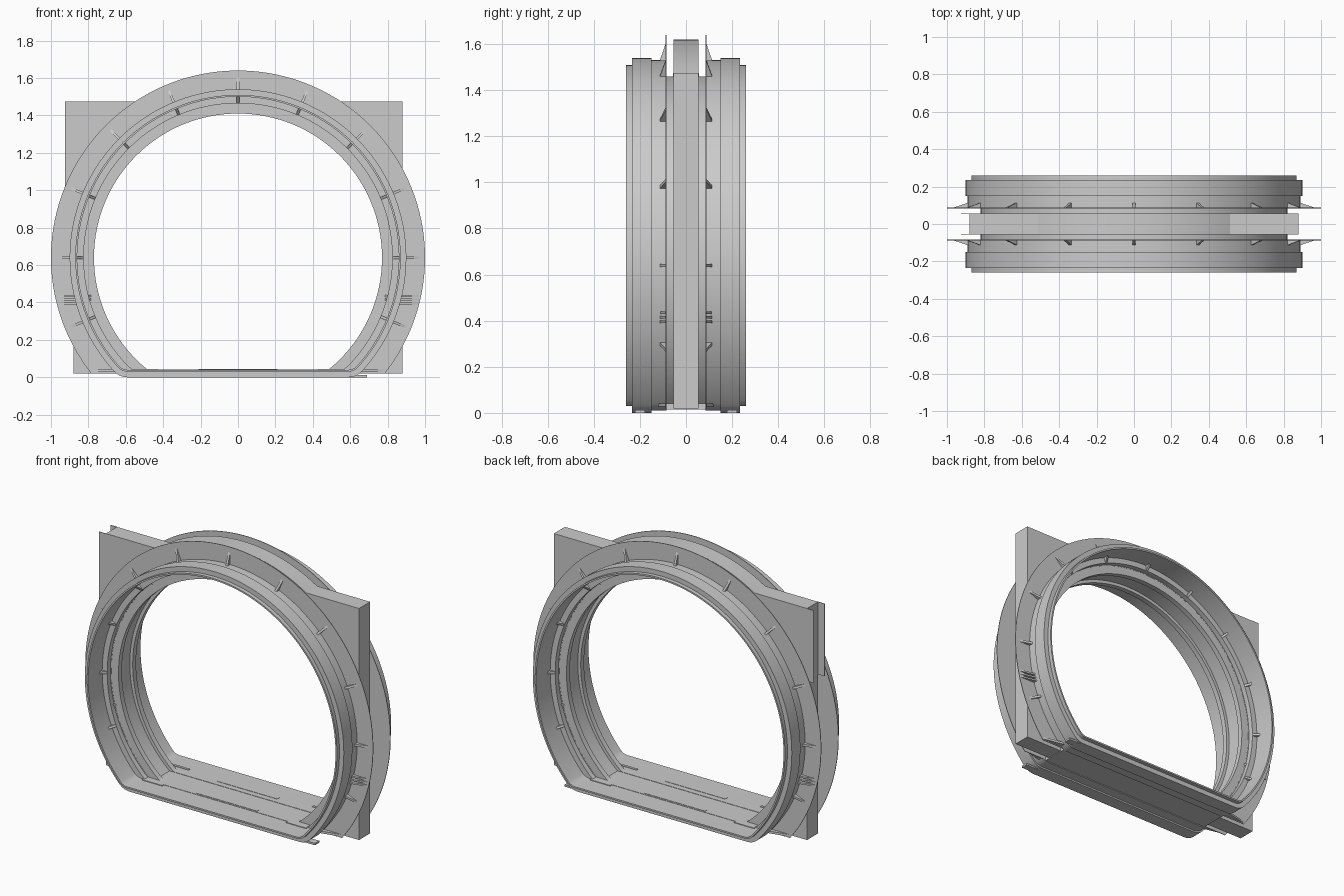
import bpy, bmesh, math
from math import sin, cos, pi, radians

if "Cube" in bpy.data.objects:
    bpy.data.objects.remove(bpy.data.objects["Cube"])

CZ = 0.64  # height of the circle centre


def finish(name, bm):
    bmesh.ops.recalc_face_normals(bm, faces=bm.faces)
    me = bpy.data.meshes.new(name)
    bm.to_mesh(me)
    bm.free()
    ob = bpy.data.objects.new(name, me)
    bpy.context.collection.objects.link(ob)
    bpy.ops.object.select_all(action='DESELECT')
    ob.select_set(True)
    bpy.context.view_layer.objects.active = ob
    bpy.ops.object.shade_smooth_by_angle(angle=radians(25))
    return ob


def loft(name, rings):
    """Closed loop of closed cross-sections."""
    bm = bmesh.new()
    vs = [[bm.verts.new(p) for p in ring] for ring in rings]
    n, m = len(vs), len(vs[0])
    for i in range(n):
        a, b = vs[i], vs[(i + 1) % n]
        for j in range(m):
            k = (j + 1) % m
            bm.faces.new((a[j], a[k], b[k], b[j]))
    return finish(name, bm)


def tube_path(r):
    """Circle with a flat, round-cornered bottom, as (x, z) points."""
    f, a0 = r - 0.8, math.atan2(-0.54, 0.59)
    a1 = pi - a0
    arcs = [(0, CZ, r, a0, a1, 112), (-0.59, 0.10, f, a1, 1.5 * pi, 8),
            (0.59, 0.10, f, 1.5 * pi, 2 * pi + a0, 8)]
    pts = []
    for cx, cz, rad, s, e, n in arcs:
        last = n if cx < 0 else n - 1
        for i in range(last + 1):
            t = s + (e - s) * i / n
            pts.append((cx + rad * cos(t), cz + rad * sin(t)))
    return pts


EXTRA = [math.atan2(0.835, x) for x in (0.88, -0.88, 0.513, -0.513)]
EXTRA += [math.atan2(-0.62, x) for x in (0.88, -0.88, 0.784, -0.784)]
for rad in (0.77, 0.79, 0.82, 0.825, 0.862):
    t = math.asin(-0.6 / rad)
    EXTRA += [t, pi - t]
ANGLES = sorted({round(t % (2 * pi), 4) for t in
                 EXTRA + [2 * pi * i / 128 for i in range(128)]})


def clipped(r, floor):
    return lambda t: min(r, (CZ - floor) / -sin(t)) if sin(t) < -1e-6 else r


def radial(name, outer, inner, y0, y1):
    rings = []
    for t in ANGLES:
        o, i = outer(t), inner(t)
        rings.append([(q * cos(t), y, CZ + q * sin(t))
                      for q, y in ((o, y0), (o, y1), (i, y1), (i, y0))])
    return loft(name, rings)


def box(name, x0, x1, y0, y1, z0, z1):
    bm = bmesh.new()
    bmesh.ops.create_cube(bm, size=1)
    for v in bm.verts:
        v.co = ((x0 + x1) / 2 + v.co.x * (x1 - x0),
                (y0 + y1) / 2 + v.co.y * (y1 - y0),
                (z0 + z1) / 2 + v.co.z * (z1 - z0))
    return finish(name, bm)


def wedge(bm, z, t, r0, r1, y0, y1, w=0.014):
    """Triangular rib pointing along angle t from (0, z)."""
    ends = []
    for h in (-w / 2, w / 2):
        ends.append([bm.verts.new((r * cos(t) - h * sin(t), y, z + r * sin(t) + h * cos(t)))
                     for r, y in ((r0, y0), (r1, y0), (r0, y1))])
    a, b = ends
    bm.faces.new(a)
    bm.faces.new(b[::-1])
    for i in range(3):
        j = (i + 1) % 3
        bm.faces.new((a[i], a[j], b[j], b[i]))


def block_outline(t):
    c, s = max(abs(cos(t)), 1e-6), sin(t)
    side = 0.88 / c
    vert = (0.835 if s > 0 else 0.62) / max(abs(s), 1e-6)
    reach = min(0.98, side, vert if s < 0 else 9)
    return max(min(side, vert), reach)


# central housing with square corners, and its overhanging cheek plates
radial("central_housing", block_outline, clipped(0.79, 0.04), -0.055, 0.055)

TUBE = [(0.86, 0.26), (0.87, 0.26), (0.87, 0.235), (0.90, 0.235),
        (0.90, 0.15), (0.89, 0.15), (0.89, 0.085), (0.86, 0.085)]

for s, side in ((-1, "front"), (1, "back")):
    # stepped collar
    cols = [[(x, s * y, z) for x, z in tube_path(r)] for r, y in TUBE]
    loft(side + "_collar", list(zip(*cols)))
    # thin flange disc, inner lip and step ring
    radial(side + "_flange", clipped(1.0, 0.02), clipped(0.82, 0.035), s * 0.084, s * 0.088)
    radial(side + "_lip", clipped(0.82, 0.03), clipped(0.77, 0.042), s * 0.054, s * 0.087)
    radial(side + "_step", clipped(0.862, 0.03), clipped(0.825, 0.042), s * 0.086, s * 0.12)
    box(side + "_cheek", -0.925, -0.875, s * 0.055 - 0.002, s * 0.055 + 0.002, 1.02, 1.475)

    # stiffening ribs outside and inside, plus grouped bars low on the sides
    bm = bmesh.new()
    for k in range(-5, 6):
        t = pi / 2 + radians(22.5 * k)
        wedge(bm, CZ, t, 0.885, 0.967, s * 0.087, s * 0.115)
        wedge(bm, CZ, t, 0.862, 0.826, s * 0.119, s * 0.15)
    for t in (0, pi):
        for z in (0.395, 0.415, 0.435):
            wedge(bm, z, t, 0.85, 0.968, s * 0.087, s * 0.115, 0.01)
            wedge(bm, z, t, 0.83, 0.785, s * 0.086, s * 0.12, 0.01)
        wedge(bm, 0.034, t, 0.60, 0.787, s * 0.087, s * 0.13, 0.014)
    finish(side + "_ribs", bm)

    # floor strips and small foot tab
    box(side + "_floor_strip", -0.21, 0.21, s * 0.1 - 0.01, s * 0.1 + 0.01, 0.03, 0.044)
    for x in (-0.5, 0.5):
        box(side + "_floor_end_strip", x - 0.07, x + 0.07, s * 0.13 - 0.008, s * 0.13 + 0.008, 0.03, 0.044)
    box(side + "_foot_tab", 0.58, 0.69, s * 0.2 - 0.022, s * 0.2 + 0.022, 0.0, 0.012)

# floor between the two collars
box("floor_plate", -0.62, 0.62, -0.09, 0.09, 0.015, 0.04)
